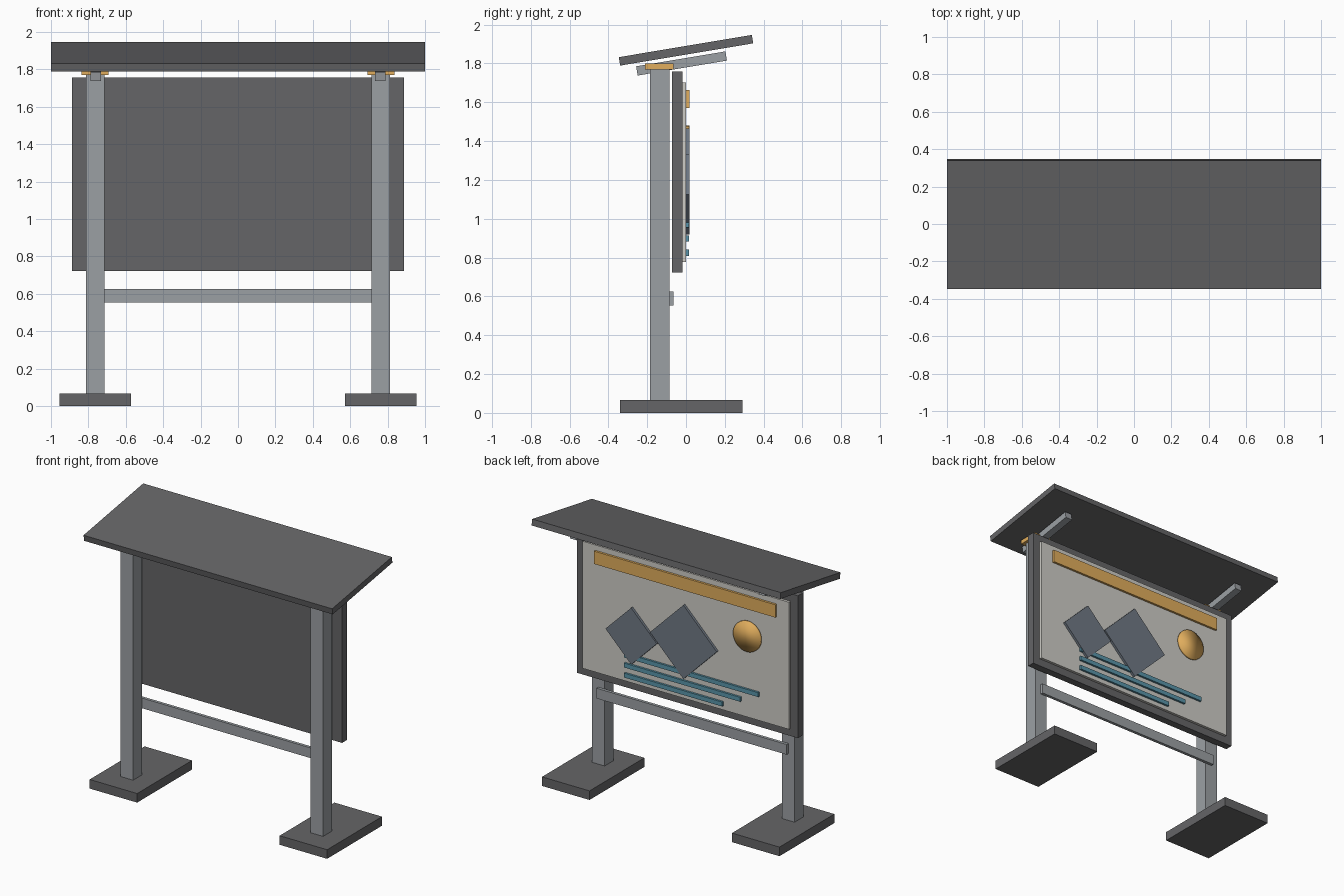
import bpy
from math import radians, pi

if "Cube" in bpy.data.objects:
    bpy.data.objects.remove(bpy.data.objects["Cube"])


def material(name, rgb):
    m = bpy.data.materials.new(name)
    m.diffuse_color = (*rgb, 1)
    m.use_nodes = True
    m.node_tree.nodes["Principled BSDF"].inputs["Base Color"].default_value = m.diffuse_color
    return m


DARK = material("dark_grey", (0.13, 0.13, 0.135))
STEEL = material("steel_grey", (0.33, 0.35, 0.37))
PAPER = material("paper", (0.62, 0.61, 0.57))
AMBER = material("amber", (0.75, 0.42, 0.11))
SLATE = material("slate", (0.16, 0.19, 0.23))
TEAL = material("teal", (0.10, 0.30, 0.40))


def box(name, loc, size, mat, rot=(0, 0, 0)):
    bpy.ops.mesh.primitive_cube_add(size=1, location=loc)
    o = bpy.context.object
    o.name = name
    o.scale = size
    bpy.ops.object.transform_apply(location=False, rotation=False, scale=True)
    o.rotation_euler = rot
    o.data.materials.append(mat)
    return o


TILT = (radians(9.5), 0, 0)

# Sloping roof
box("roof", (0, 0, 1.868), (2, 0.695, 0.044), DARK, TILT)

# Left and right supports: foot, post, cap and roof arm
for side, s in (("left", -1), ("right", 1)):
    x = 0.764 * s
    box(side + "_foot", (x, -0.025, 0.033), (0.382, 0.63, 0.066), DARK)
    box(side + "_post", (x, -0.135, 0.918), (0.1, 0.1, 1.704), STEEL)
    box(side + "_post_cap", (x, -0.138, 1.785), (0.145, 0.145, 0.03), AMBER)
    box(side + "_roof_arm", (0.76 * s, -0.023, 1.80), (0.055, 0.466, 0.048), STEEL, TILT)

# Crossbar fixed to the rear of the posts
box("crossbar", (0, -0.075, 0.589), (1.53, 0.022, 0.074), STEEL)

# Backing panel and display sheet
box("panel", (0, -0.045, 1.24), (1.776, 0.054, 1.035), DARK)
box("display_sheet", (0, -0.009, 1.24), (1.66, 0.02, 0.924), PAPER)

# Header strip
box("header_strip", (0, 0.008, 1.617), (1.46, 0.018, 0.093), AMBER)

# Two mountains: squares standing on a corner
for name, x, z, side in (("small_mountain", 0.428, 1.126, 0.292),
                         ("large_mountain", 0.008, 1.196, 0.38)):
    box(name, (x, 0.009, z), (side, 0.02, side), SLATE, (0, pi / 4, 0))

# Sun disc
bpy.ops.mesh.primitive_cylinder_add(vertices=32, radius=0.11, depth=0.018,
                                    location=(-0.5, 0.008, 1.37), rotation=(pi / 2, 0, 0))
sun = bpy.context.object
sun.name = "sun_disc"
sun.data.materials.append(AMBER)
bpy.ops.object.shade_smooth()

# Water lines sharing one end and getting shorter downwards
for i in range(3):
    length = 1.08 - 0.145 * i
    box(f"water_line_{i + 1}", (0.488 - length / 2, 0.007, 0.971 - 0.073 * i),
        (length, 0.018, 0.032), TEAL)
